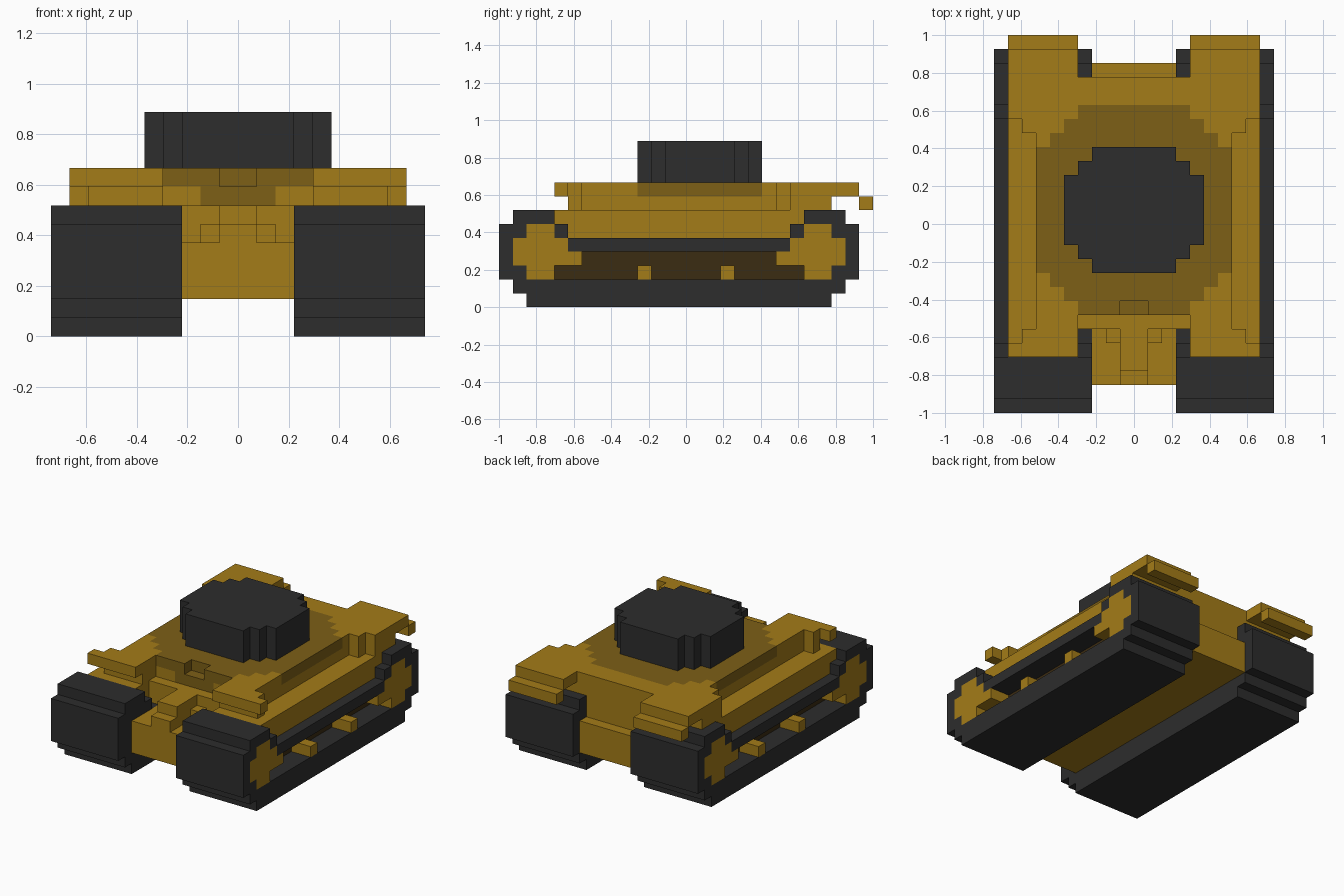
import bpy, bmesh
from mathutils import Vector

if "Cube" in bpy.data.objects:
    bpy.data.objects.remove(bpy.data.objects["Cube"])

U = 2 / 27          # size of one block
cells = {}          # (i, j, k) -> part name; j counts from the front


def fill(part, x, y, z):
    """Fill a block range on both sides of the centre plane (part None carves)."""
    for i in range(*x):
        for j in range(*y):
            for k in range(*z):
                for c in ((i, j, k), (-1 - i, j, k)):
                    if part:
                        cells[c] = part
                    else:
                        cells.pop(c, None)


def disc(part, rows, z):
    """Stepped round layer: rows of (half width, first j, last j)."""
    for w, a, b in rows:
        fill(part, (0, w), (a, b), z)


# hull: lower body, upper body, sponsons and fender plates
fill("hull", (0, 3), (2, 25), (2, 5))
fill("hull", (0, 4), (6, 24), (5, 7))
fill("hull", (0, 4), (7, 24), (7, 9))
fill("hull", (3, 9), (6, 21), (5, 6))
fill("hull", (4, 9), (5, 21), (5, 6))
fill("hull", (4, 9), (4, 22), (6, 7))
fill("hull", (4, 9), (5, 24), (7, 8))
fill("hull", (4, 9), (4, 26), (8, 9))
# side recess above the sponsons
fill(None, (7, 9), (6, 20), (7, 9))
fill(None, (8, 9), (5, 21), (7, 9))

# front spine with small steps beside it
fill("front_spine", (0, 1), (2, 6), (5, 6))
fill("front_spine", (0, 1), (3, 6), (6, 7))
fill("front_spine", (1, 2), (5, 6), (5, 6))

# rear mud flaps
fill("mud_flap", (4, 9), (26, 27), (7, 8))

# tracks: stepped loop with a sagging upper run
for a, b, lo, hi in [(2, 24, 0, 1), (1, 25, 1, 2), (0, 26, 2, 5),
                     (0, 5, 5, 6), (21, 26, 5, 6), (1, 4, 6, 7), (22, 25, 6, 7)]:
    fill("track", (3, 10), (a, b), (lo, hi))

# opening between the runs, with its dark inner wall
for a, b, k in [(4, 22, 2), (6, 20, 3)]:
    fill(None, (8, 10), (a, b), (k, k + 1))
    fill("inner_wall", (7, 8), (a, b), (k, k + 1))

# end wheels and road wheel hubs
for a, b, lo, hi in [(2, 4, 2, 6), (1, 5, 3, 5), (5, 6, 3, 4),
                     (22, 24, 2, 6), (21, 25, 3, 5), (20, 21, 3, 4),
                     (10, 11, 2, 3), (16, 17, 2, 3)]:
    fill("wheel", (8, 10), (a, b), (lo, hi))

# turret ring set into the deck, with viewing notch
disc("turret_ring", [(4, 7, 22), (5, 8, 21), (6, 9, 20), (7, 10, 19)], (8, 9))
fill("turret_ring", (0, 2), (7, 8), (7, 8))
fill("turret_ring", (0, 1), (7, 8), (7, 8))
fill("turret_ring", (0, 1), (8, 9), (8, 9))
fill(None, (0, 1), (7, 8), (8, 9))
fill("turret_ring", (0, 1), (7, 8), (7, 8))

# turret
disc("turret", [(3, 10, 19), (4, 11, 18), (5, 12, 17)], (9, 12))


def material(name, rgb):
    m = bpy.data.materials.new(name)
    m.diffuse_color = (*rgb, 1)
    m.use_nodes = True
    m.node_tree.nodes["Principled BSDF"].inputs["Base Color"].default_value = m.diffuse_color
    return m


gold = material("gold", (0.37, 0.20, 0.009))
dark_gold = material("dark_gold", (0.205, 0.115, 0.008))
brown = material("brown", (0.044, 0.025, 0.006))
black = material("black", (0.026, 0.026, 0.026))
mats = {"hull": gold, "front_spine": gold, "mud_flap": gold, "wheel": gold,
        "track": black, "turret": black, "turret_ring": dark_gold,
        "inner_wall": brown}


def skin(part, mat):
    """Turn the exposed block sides of a part into a clean flat-faced mesh."""
    bm = bmesh.new()
    for c in [c for c, p in cells.items() if p == part]:
        for axis in range(3):
            for s in (-1, 1):
                n = list(c)
                n[axis] += s
                if tuple(n) in cells:
                    continue
                a, b = (axis + 1) % 3, (axis + 2) % 3
                loop = [(0, 0), (1, 0), (1, 1), (0, 1)][::s]
                vs = []
                for da, db in loop:
                    v = Vector(c)
                    v[axis] += (s + 1) // 2
                    v[a] += da
                    v[b] += db
                    vs.append(bm.verts.new((v.x * U, v.y * U - 1, v.z * U)))
                bm.faces.new(vs)
    bmesh.ops.remove_doubles(bm, verts=bm.verts, dist=1e-4)
    bmesh.ops.dissolve_limit(bm, angle_limit=0.01, verts=bm.verts, edges=bm.edges)
    me = bpy.data.meshes.new(part)
    bm.to_mesh(me)
    bm.free()
    me.materials.append(mat)
    bpy.context.collection.objects.link(bpy.data.objects.new(part, me))


for part, mat in mats.items():
    skin(part, mat)
